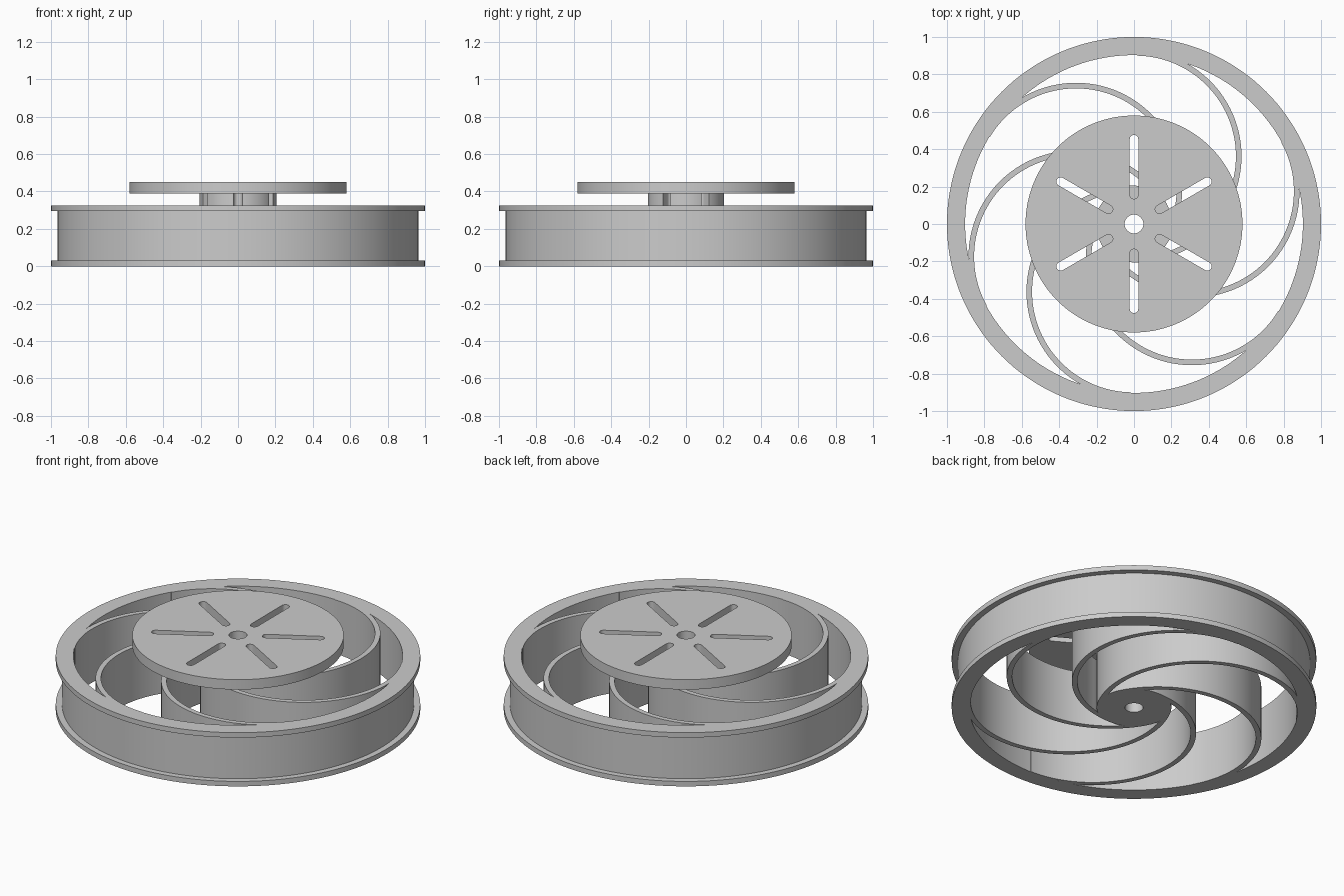
import bpy, bmesh
from math import radians, sin, cos, asin, pi
from mathutils import Vector, Matrix

cube = bpy.data.objects.get("Cube")
if cube:
    bpy.data.objects.remove(cube, do_unlink=True)

# Shared dimensions
WHEEL_TOP, DISC_BASE, DISC_TOP = 0.325, 0.39, 0.45
HUB_R, RIM_IN, WEB_R, BORE_R, DISC_R = 0.205, 0.903, 0.965, 0.05, 0.58
SLOT_IN, SLOT_OUT, SLOT_W = 0.157, 0.453, 0.023
SLOT_ANGLES = [radians(30 + 60 * k) for k in range(6)]

grey = bpy.data.materials.new("Plain grey")
grey.use_nodes = True
grey.diffuse_color = (0.6, 0.6, 0.6, 1)
grey.node_tree.nodes["Principled BSDF"].inputs["Base Color"].default_value = (0.6, 0.6, 0.6, 1)


def finish(bm, name):
    bmesh.ops.recalc_face_normals(bm, faces=bm.faces)
    mesh = bpy.data.meshes.new(name)
    bm.to_mesh(mesh)
    bm.free()
    mesh.materials.append(grey)
    obj = bpy.data.objects.new(name, mesh)
    bpy.context.collection.objects.link(obj)
    bpy.ops.object.select_all(action='DESELECT')
    obj.select_set(True)
    bpy.context.view_layer.objects.active = obj
    bpy.ops.object.shade_smooth_by_angle(angle=radians(30))
    return obj


def arc(radius, start, end, steps, centre=(0, 0)):
    """Points along an arc, both ends included."""
    c = Vector(centre)
    angles = [start + (end - start) * i / steps for i in range(steps + 1)]
    return [c + Vector((cos(a), sin(a))) * radius for a in angles]


def circle(radius, steps=144):
    return arc(radius, 0, 2 * pi, steps)[:-1]


def turn(points, angle):
    return [Matrix.Rotation(angle, 2) @ p for p in points]


def prism(name, loops, z0, z1):
    """Extrude an outline, with any further loops as holes."""
    bm = bmesh.new()
    edges = []
    for loop in loops:
        verts = [bm.verts.new((p.x, p.y, z0)) for p in loop]
        if len(loops) == 1:
            bm.faces.new(verts)
        else:
            edges += [bm.edges.new((a, b)) for a, b in zip(verts, verts[1:] + verts[:1])]
    if edges:
        bmesh.ops.triangle_fill(bm, use_beauty=True, edges=edges, normal=(0, 0, 1))
    top = bmesh.ops.extrude_face_region(bm, geom=bm.faces[:], use_keep_orig=True)["geom"]
    moved = [g for g in top if isinstance(g, bmesh.types.BMVert)]
    bmesh.ops.translate(bm, verts=moved, vec=(0, 0, z1 - z0))
    return finish(bm, name)


def lathe(name, profile, steps=144):
    """Spin a closed radius and height profile around z."""
    bm = bmesh.new()
    verts = [bm.verts.new((r, 0, z)) for r, z in profile]
    edges = [bm.edges.new((a, b)) for a, b in zip(verts, verts[1:] + verts[:1])]
    bmesh.ops.spin(bm, geom=verts + edges, cent=(0, 0, 0), axis=(0, 0, 1),
                   angle=2 * pi, steps=steps, use_merge=True)
    bmesh.ops.remove_doubles(bm, verts=bm.verts, dist=0.0001)
    return finish(bm, name)


# Rim: a band with a thin flange at each edge
lip = 0.03
lathe("rim", [(RIM_IN, 0), (1, 0), (1, lip), (WEB_R, lip), (WEB_R, WHEEL_TOP - lip),
              (1, WHEEL_TOP - lip), (1, WHEEL_TOP), (RIM_IN, WHEEL_TOP)])

# Hub
lathe("hub", [(BORE_R, 0), (HUB_R, 0), (HUB_R, WHEEL_TOP), (BORE_R, WHEEL_TOP)])

# Swept spokes: arcs tangent to the hub and the rim, trimmed to both
centre = (-0.31, 0.187)
tip = radians(149)
outline = (arc(0.568, radians(-31), tip, 72, centre)
           + arc(0.538, tip, radians(-26), 72, centre))
outline = [p.normalized() * min(max(p.length, HUB_R), RIM_IN) for p in outline]
spoke = prism("spoke_1", [outline], 0, WHEEL_TOP)
for k in range(1, 6):
    copy = spoke.copy()
    copy.name = f"spoke_{k + 1}"
    copy.rotation_euler.z = radians(60 * k)
    bpy.context.collection.objects.link(copy)

# Raised collar, notched where the slots run into it
half = asin(SLOT_W / HUB_R)
notch = arc(SLOT_W, -pi / 2, -3 * pi / 2, 12, (SLOT_IN, 0))
collar = []
for a in SLOT_ANGLES:
    collar += arc(HUB_R, a - pi / 3 + half, a - half, 16) + turn(notch, a)
prism("collar", [collar, circle(BORE_R, 48)], WHEEL_TOP, DISC_BASE)

# Top disc with six round-ended radial slots and a bore
slot = (arc(SLOT_W, -pi / 2, pi / 2, 12, (SLOT_OUT, 0))
        + arc(SLOT_W, pi / 2, 3 * pi / 2, 12, (SLOT_IN, 0)))
holes = [turn(slot, a) for a in SLOT_ANGLES]
prism("top_disc", [circle(DISC_R), circle(BORE_R, 48)] + holes, DISC_BASE, DISC_TOP)
